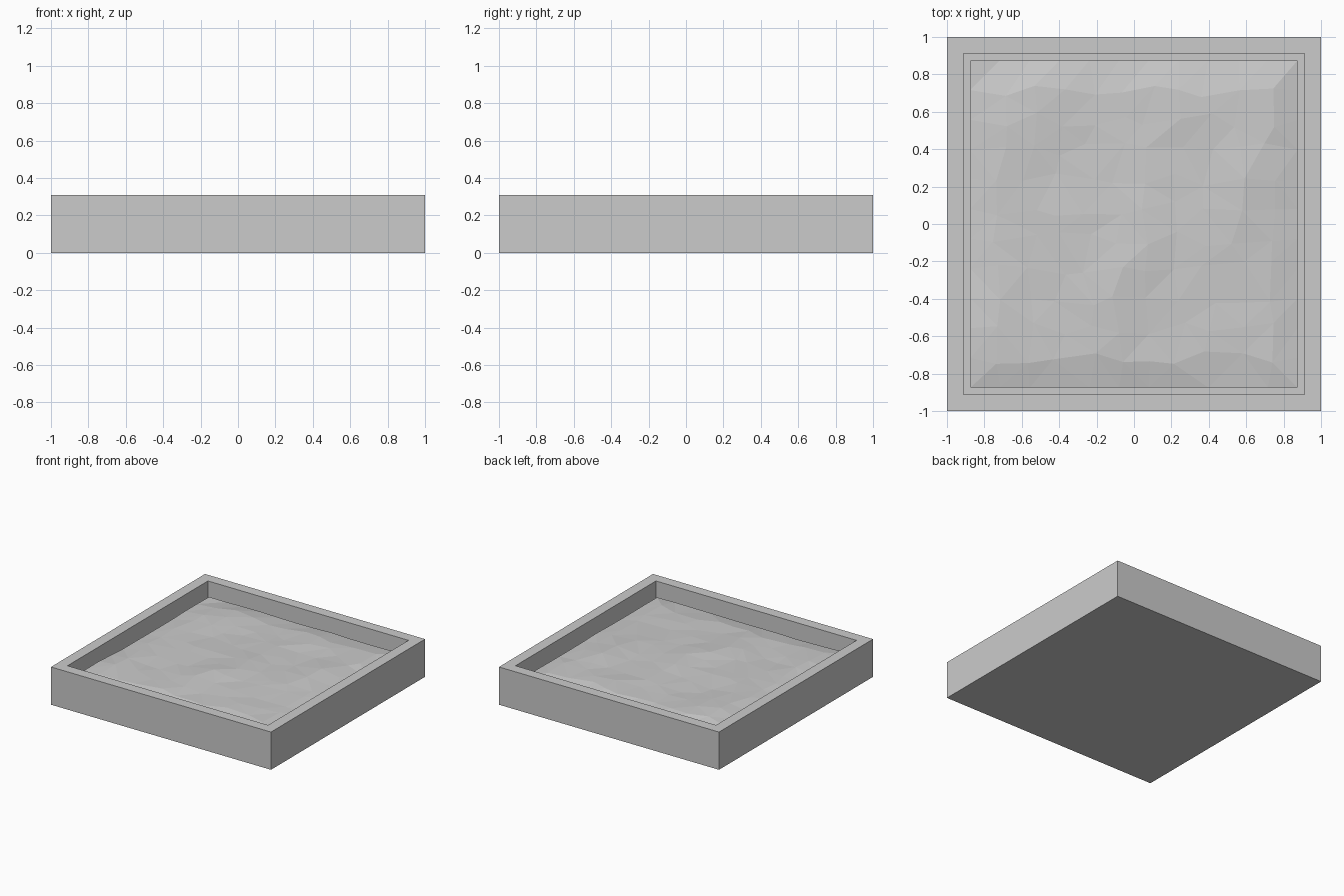
import bpy, bmesh, math, random
from mathutils import noise, Vector

random.seed(4)
if "Cube" in bpy.data.objects:
    bpy.data.objects.remove(bpy.data.objects["Cube"], do_unlink=True)

HEIGHT, INNER, FLOOR = 0.31, 0.875, 0.2

grey = bpy.data.materials.new("stone_grey")
grey.use_nodes = True
colour = (0.6, 0.6, 0.6, 1)
grey.diffuse_color = colour
grey.node_tree.nodes["Principled BSDF"].inputs["Base Color"].default_value = colour


def add_object(name, bm):
    mesh = bpy.data.meshes.new(name)
    bmesh.ops.recalc_face_normals(bm, faces=bm.faces)
    bm.to_mesh(mesh)
    bm.free()
    mesh.materials.append(grey)
    obj = bpy.data.objects.new(name, mesh)
    bpy.context.collection.objects.link(obj)
    return obj


# Square tray: a block with its top inset and pushed down
bm = bmesh.new()
bmesh.ops.create_cube(bm, size=1)
for v in bm.verts:
    v.co = (v.co.x * 2, v.co.y * 2, (v.co.z + 0.5) * HEIGHT)
top = max(bm.faces, key=lambda f: f.calc_center_median().z)
bmesh.ops.inset_region(bm, faces=[top], thickness=1 - INNER)
well = bmesh.ops.extrude_discrete_faces(bm, faces=[top])["faces"][0]
for v in well.verts:
    v.co.z = 0.1
add_object("tray", bm)

# Ridges of the uneven fill: x, y, half width, half length, height
RIDGES = [
    (0.52, 0.15, 0.15, 0.4, 0.025),
    (-0.02, -0.2, 0.17, 0.4, 0.025),
    (-0.6, 0.55, 0.17, 0.3, 0.025),
    (-0.85, -0.55, 0.13, 0.3, 0.02),
    (0.3, 0.65, 0.2, 0.25, 0.015),
    (-0.4, 0.0, 0.25, 0.25, 0.01),
]


def fill_height(x, y):
    z = FLOOR + 0.022 * min(1, (INNER - max(abs(x), abs(y))) / 0.12)
    for cx, cy, w, l, h in RIDGES:
        along = (y - cy) * 0.95 + (x - cx) * 0.3
        across = (x - cx) * 0.95 - (y - cy) * 0.3
        z += h * math.exp(-(across / w) ** 2 - (along / l) ** 2)
    return z + 0.008 * noise.noise(Vector((x * 4, y * 4, 0)))


# Lumpy faceted fill, with jittered points inside the rim
bm = bmesh.new()
bmesh.ops.create_grid(bm, x_segments=11, y_segments=11, size=INNER)
for v in bm.verts:
    if not v.is_boundary:
        v.co.x += random.uniform(-0.04, 0.04)
        v.co.y += random.uniform(-0.04, 0.04)
    v.co.z = fill_height(v.co.x, v.co.y)
bmesh.ops.triangulate(bm, faces=bm.faces)
add_object("fill", bm)
